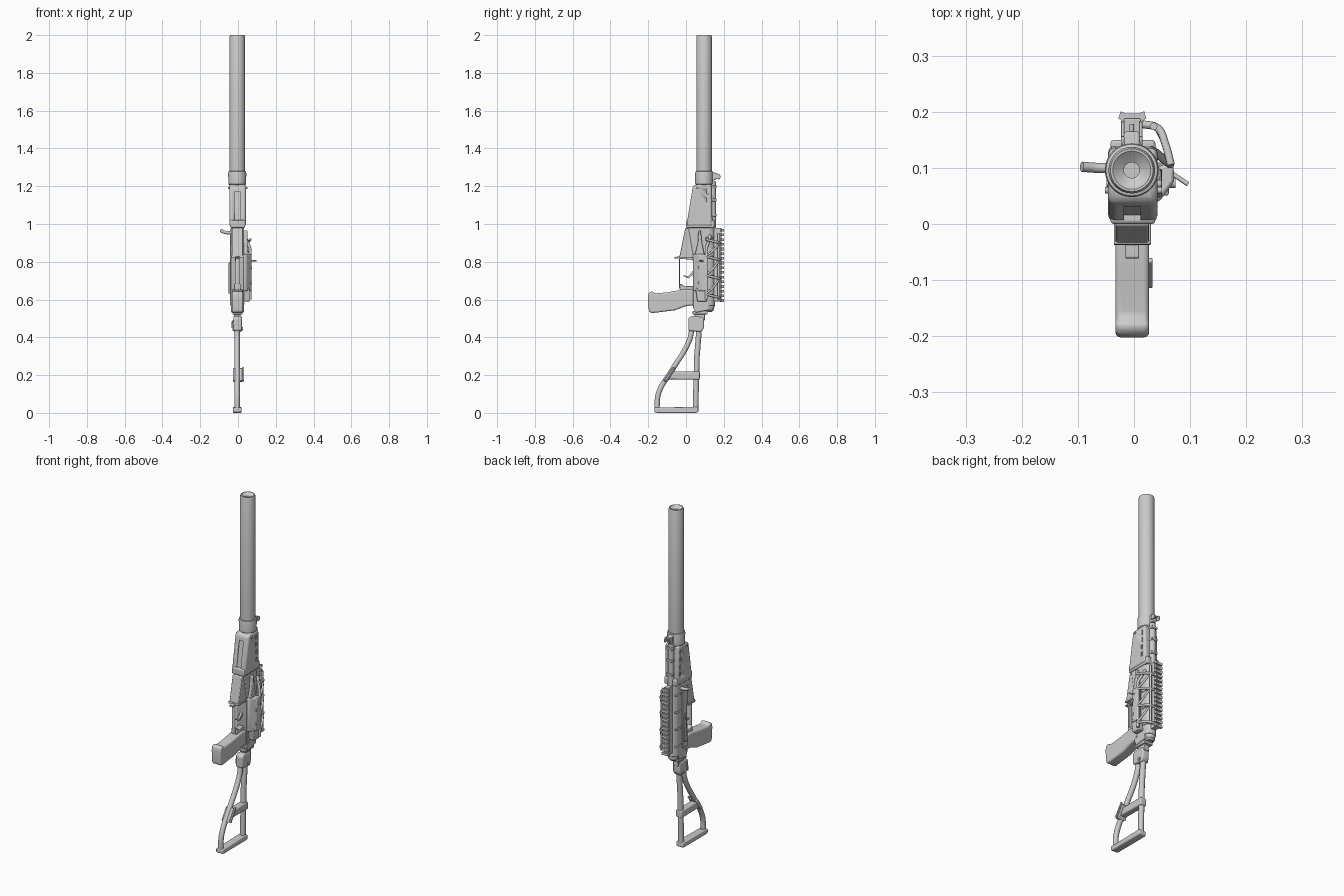
import bpy, bmesh, math
from mathutils import Vector

CX, BY = -0.004, 0.096   # centre plane and bore line


def finish(name, bm, bevel=0.0, seg=2, angle=35):
    bmesh.ops.recalc_face_normals(bm, faces=bm.faces)
    me = bpy.data.meshes.new(name)
    bm.to_mesh(me)
    bm.free()
    ob = bpy.data.objects.new(name, me)
    bpy.context.collection.objects.link(ob)
    if bevel:
        m = ob.modifiers.new("bevel", 'BEVEL')
        m.width, m.segments, m.limit_method = bevel, seg, 'ANGLE'
    bpy.ops.object.select_all(action='DESELECT')
    bpy.context.view_layer.objects.active = ob
    ob.select_set(True)
    bpy.ops.object.shade_smooth_by_angle(angle=math.radians(angle))
    return ob


def extrude(name, base, direction, bevel=0.0, seg=2):
    bm = bmesh.new()
    f = bm.faces.new([bm.verts.new(p) for p in base])
    r = bmesh.ops.extrude_face_region(bm, geom=[f])
    vs = [v for v in r['geom'] if isinstance(v, bmesh.types.BMVert)]
    bmesh.ops.translate(bm, verts=vs, vec=direction)
    return finish(name, bm, bevel, seg)


def side(name, yz, x0, x1, bevel=0.004, seg=2):
    return extrude(name, [(x0, y, z) for y, z in yz], (x1 - x0, 0, 0), bevel, seg)


def plan(name, xy, z0, z1, bevel=0.0):
    return extrude(name, [(x, y, z0) for x, y in xy], (0, 0, z1 - z0), bevel)


def box(name, x0, x1, y0, y1, z0, z1, bevel=0.003):
    return plan(name, [(x0, y0), (x1, y0), (x1, y1), (x0, y1)], z0, z1, bevel)


def lathe(name, rz, x=CX, y=BY, n=32):
    bm = bmesh.new()
    rings = [[bm.verts.new((x + r * math.cos(2 * math.pi * i / n), y + r * math.sin(2 * math.pi * i / n), z))
              for i in range(n)] for r, z in rz]
    for a, b in zip(rings, rings[1:]):
        for i in range(n):
            bm.faces.new((a[i], a[(i + 1) % n], b[(i + 1) % n], b[i]))
    bm.faces.new(rings[0])
    bm.faces.new(rings[-1])
    return finish(name, bm)


def tube(name, pts, r, smooth=False, n=3):
    cu = bpy.data.curves.new(name, 'CURVE')
    cu.dimensions, cu.bevel_depth, cu.bevel_resolution, cu.use_fill_caps = '3D', r, n, True
    cu.resolution_u = 6
    s = cu.splines.new('BEZIER')
    s.bezier_points.add(len(pts) - 1)
    for bp, p in zip(s.bezier_points, pts):
        bp.co = p
        bp.handle_left_type = bp.handle_right_type = 'AUTO' if smooth else 'VECTOR'
    ob = bpy.data.objects.new(name, cu)
    bpy.context.collection.objects.link(ob)
    return ob


def pin(name, x0, x1, y, z, r):
    return tube(name, [(x0, y, z), (x1, y, z)], r)


def cut(ob, cutters):
    for c in cutters:
        m = ob.modifiers.new("cut", 'BOOLEAN')
        m.object, m.operation, m.solver = c, 'DIFFERENCE', 'EXACT'
        c.hide_render = True
        c.hide_set(True)


# long barrel sleeve with dished muzzle, and its rear collar
lathe("barrel_sleeve", [(0.040, 1.2), (0.0415, 1.22), (0.0415, 1.99), (0.038, 2.0), (0.034, 2.0),
                        (0.026, 1.993), (0.014, 1.985), (0.014, 1.85)])
lathe("sleeve_collar", [(0.040, 1.205), (0.047, 1.212), (0.048, 1.27), (0.046, 1.278), (0.041, 1.28)])
lathe("barrel_core", [(0.03, 0.95), (0.03, 1.22)])

# front sight
side("front_sight_base", [(0.13, 1.225), (0.16, 1.235), (0.165, 1.27), (0.13, 1.275)], CX - 0.014, CX + 0.014)
for s in (-1, 1):
    side("sight_ear", [(0.155, 1.24), (0.178, 1.236), (0.184, 1.25), (0.178, 1.264), (0.155, 1.268)],
         CX + s * 0.016 - 0.003, CX + s * 0.016 + 0.003, 0.001)
tube("sight_post", [(CX, 0.14, 1.252), (CX, 0.178, 1.252)], 0.004)

# handguard with vents and a front groove
guard = side("handguard", [(0.002, 0.988), (0.036, 1.2), (0.06, 1.21), (0.135, 1.21), (0.14, 0.988)],
             CX - 0.042, CX + 0.046, 0.012, 3)
cutters = []
for i in range(4):
    z = 1.03 + i * 0.043
    cutters.append(box("vent_cutter", -0.2, CX - 0.036, 0.108, 0.12, z, z + 0.024, 0))
    cutters.append(box("vent_cutter", CX + 0.04, 0.2, 0.108, 0.12, z, z + 0.024, 0))
cutters.append(side("groove_cutter", [(-0.05, 1.02), (0.016, 1.02), (0.04, 1.17), (-0.05, 1.17)],
                    CX - 0.014, CX + 0.016, 0))
cut(guard, cutters)
box("handguard_lip", -0.042, 0.038, 0.0, 0.15, 0.98, 1.02, 0.006)
tube("gas_tube", [(CX, 0.142, 0.96), (CX, 0.142, 1.225)], 0.017)
for z in (1.04, 1.12, 1.19):
    box("gas_tube_band", CX - 0.019, CX + 0.019, 0.125, 0.162, z, z + 0.014)
pin("handguard_pin", -0.052, 0.05, 0.06, 1.19, 0.006)

# receiver body and rounded top cover
side("receiver", [(0.036, 0.56), (0.036, 0.84), (0.012, 0.985), (0.125, 0.985), (0.125, 0.545), (0.05, 0.53)],
     -0.037, 0.031, 0.005)
plan("top_cover", [(-0.038, 0.1)] + [(CX + 0.035 * math.cos(a), 0.118 + 0.036 * math.sin(a))
     for a in [math.pi * (1 - i / 10) for i in range(11)]] + [(0.031, 0.1)], 0.565, 0.98, 0.004)
lathe("cover_end", [(0.018, 0.535), (0.028, 0.545), (0.031, 0.57)], y=0.12, n=20)
for z in (0.62, 0.72, 0.82, 0.92):
    box("cover_rib", -0.041, 0.034, 0.1, 0.145, z, z + 0.01, 0.003)
side("receiver_left_panel", [(0.045, 0.6), (0.05, 0.82), (0.04, 0.95), (0.088, 0.95), (0.088, 0.6)], -0.043, -0.034, 0.003)
side("selector_lever", [(0.06, 0.63), (0.085, 0.64), (0.082, 0.78), (0.068, 0.8)], -0.049, -0.04, 0.002)
for z in (0.58, 0.68, 0.77):
    pin("receiver_pin", -0.042, 0.035, 0.055, z, 0.006)

# charging handle
tube("charging_handle", [(-0.03, 0.1, 0.955), (-0.065, 0.1, 0.955), (-0.093, 0.102, 0.966)], 0.009, True)

# top rail
plan("rail_base", [(-0.018, 0.145), (0.012, 0.145), (0.012, 0.188), (-0.018, 0.188)], 0.59, 0.98, 0.002)
for i in range(16):
    z = 0.588 + i * 0.0248
    plan("rail_tooth", [(-0.015, 0.18), (-0.028, 0.188), (-0.024, 0.201), (-0.015, 0.197),
                        (0.009, 0.197), (0.018, 0.201), (0.022, 0.188), (0.009, 0.18)], z, z + 0.014)

# side mount: curved rungs, long bars, diagonals
arc = [(0.015, 0.178), (0.042, 0.171), (0.056, 0.142), (0.066, 0.105)]
levels = (0.61, 0.71, 0.81, 0.9)
for z in levels:
    tube("mount_rung", [(x, y, z + (0.178 - y) * 0.25) for x, y in arc], 0.007, True)
for a, b in zip(levels, levels[1:]):
    tube("mount_diagonal", [(0.043, 0.17, b - 0.01), (0.057, 0.14, (a + b) / 2), (0.066, 0.105, a + 0.02)], 0.006, True)
tube("mount_upper_bar", [(0.035, 0.174, 0.6), (0.035, 0.174, 0.95)], 0.007)
tube("mount_lower_bar", [(0.064, 0.107, 0.6), (0.064, 0.107, 0.87), (0.035, 0.13, 0.94)], 0.008)
plan("mount_clamp", [(0.028, 0.035), (0.045, 0.04), (0.072, 0.075), (0.07, 0.11), (0.05, 0.105), (0.028, 0.09)],
     0.645, 0.84, 0.006)
side("mount_clamp_nose", [(0.045, 0.83), (0.1, 0.83), (0.085, 0.9), (0.078, 0.965), (0.066, 0.965), (0.062, 0.9)],
     0.028, 0.05, 0.004)
side("mount_clamp_foot", [(0.06, 0.59), (0.11, 0.59), (0.1, 0.66), (0.05, 0.66)], 0.028, 0.062, 0.004)
tube("clamp_lever", [(0.06, 0.095, 0.803), (0.096, 0.071, 0.806)], 0.004)
for z in (0.69, 0.77):
    pin("clamp_screw", 0.05, 0.074, 0.073, z, 0.009)

# magazine and its catch
side("magazine", [(-0.034, 0.828), (-0.004, 0.978), (0.05, 0.978), (0.05, 0.828)], -0.033, 0.027, 0.004)
side("magazine_floor", [(-0.038, 0.822), (-0.036, 0.834), (0.045, 0.834), (0.045, 0.822)], -0.036, 0.03, 0.002)
side("magazine_catch", [(-0.062, 0.818), (-0.06, 0.826), (-0.03, 0.828), (0.04, 0.822), (0.04, 0.805), (0.02, 0.812)],
     -0.015, 0.009, 0.002)

# trigger guard and trigger
side("trigger_guard", [(0.04, 0.822), (-0.036, 0.822), (-0.038, 0.816), (-0.038, 0.66), (-0.033, 0.66),
                       (-0.033, 0.815), (0.04, 0.815)], -0.014, 0.008, 0.001)
side("trigger", [(0.04, 0.735), (0.015, 0.712), (-0.012, 0.722), (-0.015, 0.729), (0.012, 0.724), (0.04, 0.755)],
     -0.01, 0.003, 0.001)

# pistol grip
side("grip", [(0.045, 0.65), (0.0, 0.655), (-0.1, 0.638), (-0.165, 0.632), (-0.18, 0.645), (-0.198, 0.635),
              (-0.202, 0.61), (-0.196, 0.535), (-0.18, 0.528), (-0.06, 0.543), (0.0, 0.565), (0.045, 0.57)],
     -0.033, 0.027, 0.012, 3)
side("grip_tang", [(-0.035, 0.66), (-0.03, 0.685), (-0.01, 0.672), (0.045, 0.672), (0.045, 0.645), (-0.03, 0.645)],
     -0.02, 0.014, 0.003)

# stock hinge
side("stock_hinge", [(0.012, 0.435), (0.012, 0.5), (0.03, 0.515), (0.095, 0.505), (0.095, 0.45), (0.08, 0.428)],
     -0.024, 0.02, 0.008, 3)
box("stock_hinge_neck", -0.02, 0.014, 0.045, 0.1, 0.49, 0.55)
box("stock_hinge_flange", -0.03, 0.024, 0.035, 0.115, 0.522, 0.54)
pin("stock_hinge_pin", -0.03, 0.026, 0.068, 0.445, 0.009)
tube("stock_latch", [(-0.02, 0.03, 0.47), (-0.034, 0.03, 0.45), (-0.028, 0.03, 0.49)], 0.005)

# skeleton stock
tube("stock_upper_tube", [(CX, 0.07, 0.45), (CX, 0.058, 0.3), (CX, 0.05, 0.015)], 0.0155)
tube("stock_lower_tube", [(CX, 0.032, 0.45), (CX, 0.018, 0.385), (CX, -0.075, 0.225),
                          (CX, -0.145, 0.105), (CX, -0.154, 0.015)], 0.0145, True)
side("butt_plate", [(-0.168, 0.004), (-0.168, 0.028), (0.064, 0.032), (0.066, 0.004), (0.05, 0.0), (-0.15, 0.0)],
     -0.026, 0.018, 0.006, 3)
side("stock_crossbar", [(-0.095, 0.178), (-0.07, 0.22), (0.073, 0.22), (0.073, 0.176)], -0.023, 0.016, 0.007, 3)
side("stock_clip", [(-0.12, 0.17), (-0.075, 0.238), (-0.058, 0.23), (-0.1, 0.163)], -0.026, 0.024, 0.004)
side("sling_loop", [(-0.115, 0.172), (-0.068, 0.244), (-0.06, 0.238), (-0.106, 0.166)], 0.024, 0.033, 0.002)
